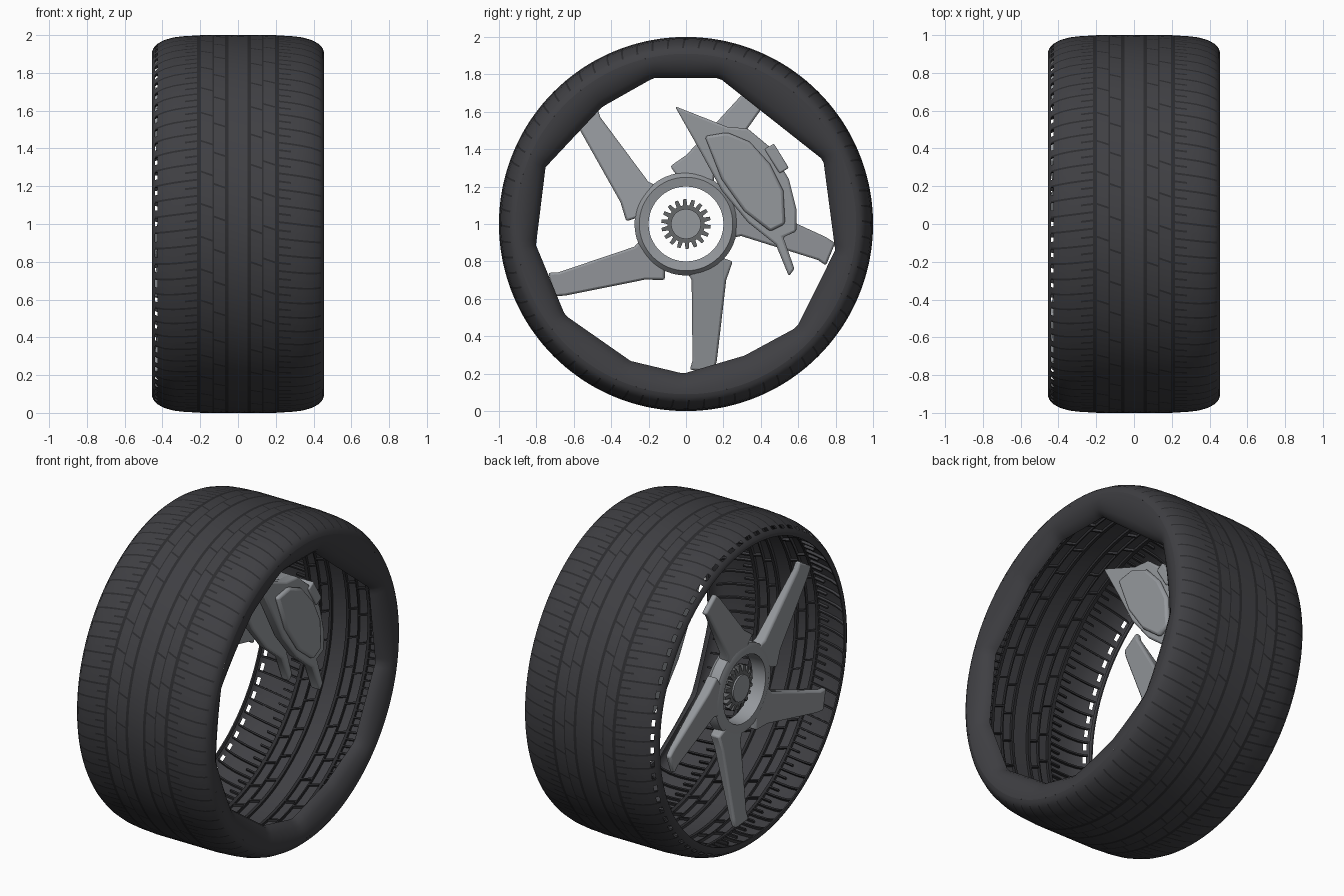
import bpy, bmesh, math
from mathutils import Vector

cube = bpy.data.objects.get("Cube")
if cube:
    bpy.data.objects.remove(cube)


def material(name, r, g, b):
    m = bpy.data.materials.new(name)
    m.use_nodes = True
    m.diffuse_color = (r, g, b, 1)
    m.node_tree.nodes["Principled BSDF"].inputs["Base Color"].default_value = (r, g, b, 1)
    return m


RUBBER = material("black_rubber", 0.05, 0.05, 0.056)
GROOVE = material("groove_rubber", 0.025, 0.025, 0.028)
ALLOY = material("grey_alloy", 0.30, 0.315, 0.335)
STEEL = material("dark_steel", 0.13, 0.135, 0.14)


def polar(x, r, a):
    """Point at radius r around the wheel axle."""
    return Vector((x, r * math.cos(a), 1 + r * math.sin(a)))


def finish(name, bm, mats, bevel=0, angle=35, solid=True):
    if solid:
        bmesh.ops.recalc_face_normals(bm, faces=bm.faces[:])
    me = bpy.data.meshes.new(name)
    bm.to_mesh(me)
    bm.free()
    for m in mats:
        me.materials.append(m)
    me.shade_smooth()
    me.set_sharp_from_angle(angle=math.radians(angle))
    ob = bpy.data.objects.new(name, me)
    bpy.context.collection.objects.link(ob)
    if bevel:
        mod = ob.modifiers.new("bevel", "BEVEL")
        mod.width, mod.segments = bevel, 2
    return ob


def skin(bm, rings, closed_profile=False):
    """Quads between successive closed rings of vertices."""
    n = len(rings[0])
    pairs = list(zip(rings, rings[1:]))
    if closed_profile:
        pairs.append((rings[-1], rings[0]))
    return [[bm.faces.new((a[i], a[(i + 1) % n], b[(i + 1) % n], b[i])) for i in range(n)]
            for a, b in pairs]


def prism(name, pts, low, high, mat, bevel=0):
    """Side outline (y, z from axle) extruded along x; low and high depend on radius."""
    bm = bmesh.new()
    rings = [[bm.verts.new((f(math.hypot(y, z)), y, z + 1)) for y, z in pts] for f in (low, high)]
    skin(bm, [rings[0], rings[1]])
    for ring in rings:
        bm.faces.new(ring)
    return finish(name, bm, [mat], bevel)


def slab(name, pts, low, high, mat, bevel=0):
    return prism(name, pts, lambda r: low, lambda r: high, mat, bevel)


def revolve(name, profile, mat, n=64):
    bm = bmesh.new()
    rings = [[bm.verts.new(polar(x, r, math.tau * i / n)) for i in range(n)] for x, r in profile]
    skin(bm, rings, True)
    return finish(name, bm, [mat])


# Tread: a thin revolved shell whose groove cells are pushed inward
half = [(.05, 1), (.068, 1), (.128, 1), (.135, 1), (.196, 1), (.216, .998), (.28, .995),
        (.34, .988), (.39, .974), (.425, .955), (.44, .942), (.45, .927), (.455, .91)]
profile = [(-x, r) for x, r in reversed(half)] + half
BLOCKS = 72
CUTS = (0, .12, .5, .62)


def tread_angle(i, x):
    slant = .35 * x if abs(x) < .2 else .07 * math.copysign(1, x) + .12 * (abs(x) - .2)
    return math.tau * (i // 4 + CUTS[i % 4]) / BLOCKS + slant


def is_groove(x, cell):
    x = abs(x)
    if .05 < x < .068 or .128 < x < .135 or .196 < x < .216:
        return True
    if .068 < x < .128:
        return cell % 8 == 0
    if .135 < x < .196:
        return cell % 8 == 6
    if .216 < x < .28:
        return cell % 2 == 0
    return .28 < x < .44 and cell % 4 == 0


bm = bmesh.new()
rings = [[bm.verts.new(polar(x, r, tread_angle(i, x))) for i in range(BLOCKS * 4)] for x, r in profile]
grooves, slits = [], []
for (xa, _), (xb, _), faces in zip(profile, profile[1:], skin(bm, rings)):
    mid = (xa + xb) / 2
    for cell, face in enumerate(faces):
        if -.44 < mid < -.425 and cell % 4 in (1, 2):
            slits.append(face)
        elif is_groove(mid, cell):
            face.material_index = 1
            grooves.append(face)
bmesh.ops.delete(bm, geom=slits, context="FACES_ONLY")
sunk = bmesh.ops.extrude_face_region(bm, geom=grooves)["geom"]
for v in (g for g in sunk if isinstance(g, bmesh.types.BMVert)):
    axle = Vector((v.co.x, 0, 1))
    v.co -= (v.co - axle).normalized() * .016
bmesh.ops.recalc_face_normals(bm, faces=bm.faces[:])
finish("tyre_tread", bm, [RUBBER, GROOVE], solid=False)

# Sidewall on the inner side, ending in a coarse many-sided opening
corners = [(math.radians(a), r) for a, r in
           [(-172, .81), (-143, .81), (-112, .79), (-91, .80), (-66, .77), (-43, .81), (-10, .81),
            (25, .81), (77, .80), (102.6, .80), (125.6, .77), (158, .81), (188, .81)]]


def opening_radius(a):
    for (a0, r0), (a1, r1) in zip(corners, corners[1:]):
        if a0 <= a <= a1:
            return r0 * r1 * math.sin(a1 - a0) / (r0 * math.sin(a - a0) + r1 * math.sin(a1 - a))
    return .81


N = 180
bm = bmesh.new()
rings = []
for x, t in [(.455, 0), (.455, .2), (.447, .45), (.43, .72), (.405, .93), (.38, 1)]:
    ring = []
    for i in range(N):
        a = math.radians(-172) + math.tau * i / N
        ring.append(bm.verts.new(polar(x, .91 + (opening_radius(a) - .91) * t, a)))
    rings.append(ring)
skin(bm, rings)
finish("tyre_sidewall", bm, [RUBBER])

# Thin lip on the open outer side
revolve("tyre_outer_lip", [(-.455, .915), (-.45, .925), (-.442, .92), (-.445, .90), (-.453, .90)], RUBBER, 96)

# Hub ring and five swept spokes
revolve("hub_ring", [(-.40, .205), (-.405, .23), (-.39, .27), (-.33, .275), (-.30, .25), (-.31, .20)], ALLOY)
spoke = [(-.02, -.21), (.03, -.30), (.035, -.73), (.02, -.78), (.15, -.79), (.165, -.73),
         (.215, -.30), (.25, -.20), (.16, -.17), (.05, -.21)]
for k in range(5):
    c, s = math.cos(math.tau * k / 5), math.sin(math.tau * k / 5)
    prism(f"spoke_{k + 1}", [(y * c - z * s, y * s + z * c) for y, z in spoke],
          lambda r: -.37 - .10 * r, lambda r: -.28 - .17 * r, ALLOY, .012)

# Toothed centre nut with a plain cap
TEETH = 18
star = []
for i in range(TEETH):
    for offset, r in [(0, .10), (.3, .10), (.45, .133), (.85, .133)]:
        a = math.tau * (i + offset) / TEETH
        star.append((r * math.cos(a), r * math.sin(a)))
prism("centre_nut", star, lambda r: -.37 + .2 * (r - .1), lambda r: -.32 - .6 * (r - .1), STEEL)
disc = [(.08 * math.cos(math.tau * i / 32), .08 * math.sin(math.tau * i / 32)) for i in range(32)]
slab("centre_cap", disc, -.38, -.31, ALLOY)

# Brake caliper: two cheeks, a bridge, a raised cover and a bleed block
outer = [(-.06, .63), (.22, .52), (.33, .51), (.45, .41), (.55, .24), (.59, .08), (.59, -.04)]
inner = [(.52, -.07), (.58, -.24), (.55, -.28), (.48, -.11), (.33, .01), (.19, .18), (.07, .40)]
slab("caliper_inner_cheek", outer + inner, .11, .18, ALLOY, .012)
slab("caliper_outer_cheek", outer + inner, -.09, -.03, ALLOY, .012)
edge = outer[1:]
slab("caliper_bridge", edge + [(y * .86, z * .86) for y, z in reversed(edge)], -.05, .13, ALLOY, .01)
cover = [(.10, .47), (.22, .49), (.34, .44), (.45, .32), (.52, .18), (.53, 0), (.45, -.04), (.31, .07), (.19, .24)]
slab("caliper_cover", cover, .17, .205, ALLOY, .015)
slab("caliper_bleed_block", [(.42, .40), (.47, .43), (.55, .30), (.50, .27)], .04, .19, ALLOY, .008)
